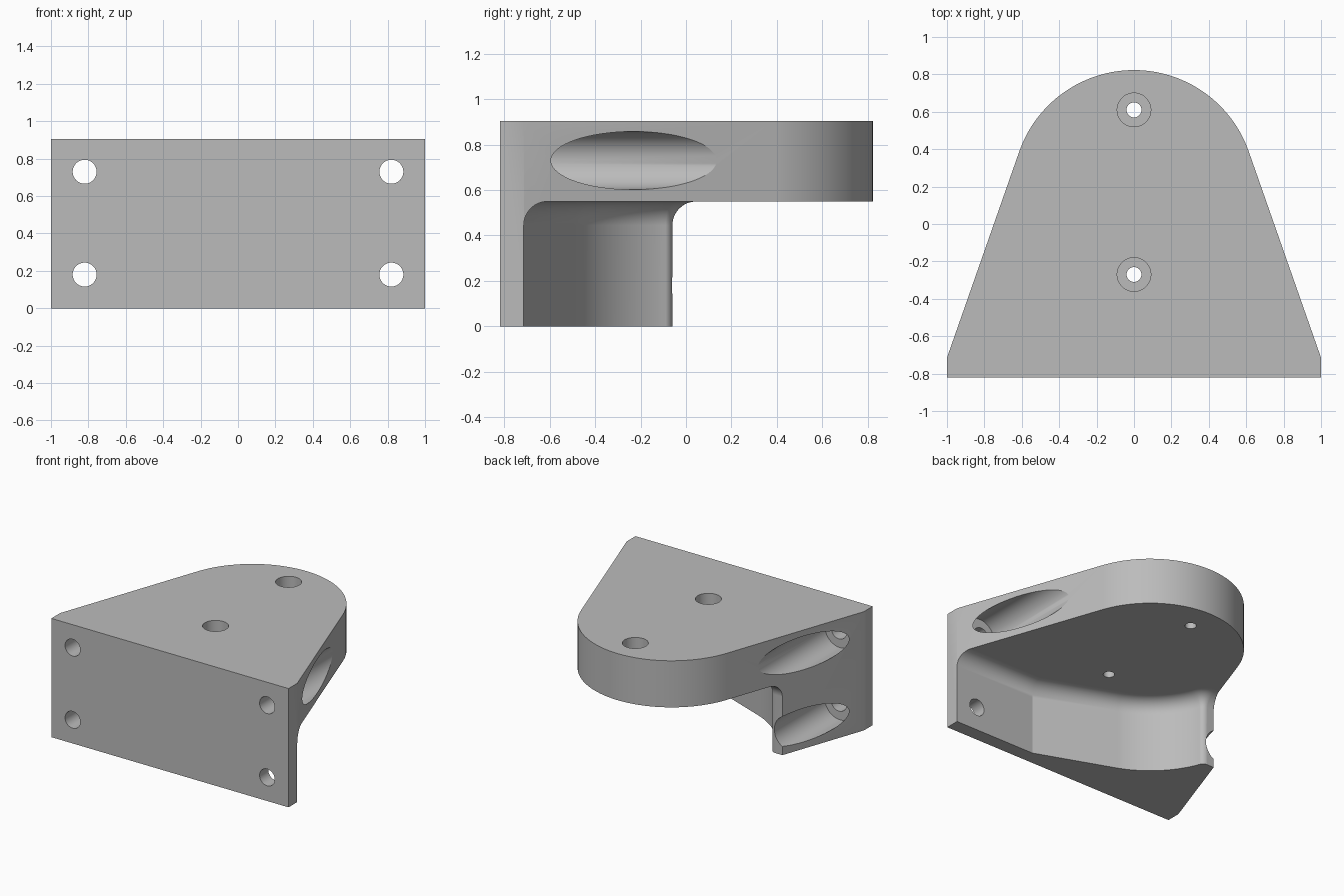
import bpy
import bmesh
from math import cos, sin, radians
from mathutils import Vector, Matrix

cube = bpy.data.objects.get("Cube")
if cube:
    bpy.data.objects.remove(cube, do_unlink=True)

HEIGHT, PLATE_BOTTOM = 0.905, 0.55
FRONT, WALL_BACK = -0.82, -0.715
HOLE_X, HOLE_LOW, HOLE_HIGH = 0.82, 0.18, 0.73
END_Y, END_R = 0.173, 0.65


def arc(cx, cy, r, start, end, steps):
    angles = [radians(start + (end - start) * i / steps) for i in range(steps + 1)]
    return [(cx + r * cos(a), cy + r * sin(a)) for a in angles]


def finish(name, bm):
    bmesh.ops.recalc_face_normals(bm, faces=bm.faces[:])
    mesh = bpy.data.meshes.new(name)
    bm.to_mesh(mesh)
    bm.free()
    obj = bpy.data.objects.new(name, mesh)
    bpy.context.collection.objects.link(obj)
    return obj


def prism(name, outline, z0, z1, top_round=0):
    bm = bmesh.new()
    face = bm.faces.new([bm.verts.new((x, y, z0)) for x, y in outline])
    out = bmesh.ops.extrude_face_region(bm, geom=[face])
    top = [v for v in out["geom"] if isinstance(v, bmesh.types.BMVert)]
    bmesh.ops.translate(bm, verts=top, vec=(0, 0, z1 - z0))
    if top_round:
        edges = [e for e in bm.edges if all(v in top for v in e.verts)]
        bmesh.ops.bevel(bm, geom=edges, offset=top_round, segments=8,
                        profile=0.5, affect='EDGES', clamp_overlap=False)
    return finish(name, bm)


def rod(name, start, end, radius, sides=48):
    a, b = Vector(start), Vector(end)
    turn = (b - a).to_track_quat('Z', 'Y').to_matrix().to_4x4()
    bm = bmesh.new()
    bmesh.ops.create_cone(bm, cap_ends=True, segments=sides, radius1=radius,
                          radius2=radius, depth=(b - a).length,
                          matrix=Matrix.Translation((a + b) / 2) @ turn)
    return finish(name, bm)


# Body: straight front, tapered sides and a round back
outline = [(-1, WALL_BACK), (-1, FRONT), (1, FRONT), (1, WALL_BACK)]
outline += arc(0, END_Y, END_R, 19, 161, 40)
body = prism("mounting_bracket", outline, 0, HEIGHT)

# Space under the top plate, leaving the front wall and a curved side rib
space = [(1.5, 1.3), (1.5, WALL_BACK), (0.32, WALL_BACK)]
space += arc(0, END_Y, 0.72, 248, 203, 16)
space += arc(-0.713, -0.108, 0.048, 23, 90, 6)
space += [(-1.4, -0.06), (-1.4, 1.3)]
cutters = [prism("under_space_cutter", space, -0.3, PLATE_BOTTOM, 0.105)]

# Wall screw holes
for x in (-HOLE_X, HOLE_X):
    for z in (HOLE_LOW, HOLE_HIGH):
        cutters.append(rod("wall_hole_cutter", (x, -1, z), (x, -0.6, z), 0.064))

# Screw access channels through the tapered sides
for side, z in ((-1, HOLE_LOW), (-1, HOLE_HIGH), (1, HOLE_HIGH)):
    x = 0.83 * side
    cutters.append(rod("channel_cutter", (x, -0.67, z), (x, 0.5, z), 0.128, 64))

# Counterbored holes in the top plate
for y in (-0.27, 0.61):
    cutters.append(rod("plate_hole_cutter", (0, y, 0.3), (0, y, 1), 0.04, 32))
    cutters.append(rod("counterbore_cutter", (0, y, 0.7), (0, y, 1), 0.09))

bpy.context.view_layer.objects.active = body
body.select_set(True)
for cutter in cutters:
    cutter.hide_render = True
    mod = body.modifiers.new("cut", 'BOOLEAN')
    mod.operation = 'DIFFERENCE'
    mod.solver = 'EXACT'
    mod.object = cutter
    bpy.ops.object.modifier_apply(modifier=mod.name)
    bpy.data.objects.remove(cutter, do_unlink=True)

# Plain grey finish
grey = bpy.data.materials.new("plain_grey")
grey.use_nodes = True
colour = (0.5, 0.5, 0.5, 1)
grey.diffuse_color = colour
grey.node_tree.nodes["Principled BSDF"].inputs["Base Color"].default_value = colour
body.data.materials.clear()
body.data.materials.append(grey)
for poly in body.data.polygons:
    poly.material_index = 0

bpy.ops.object.shade_smooth_by_angle(angle=radians(20))
weighted = body.modifiers.new("weighted_normals", 'WEIGHTED_NORMAL')
weighted.keep_sharp = True
